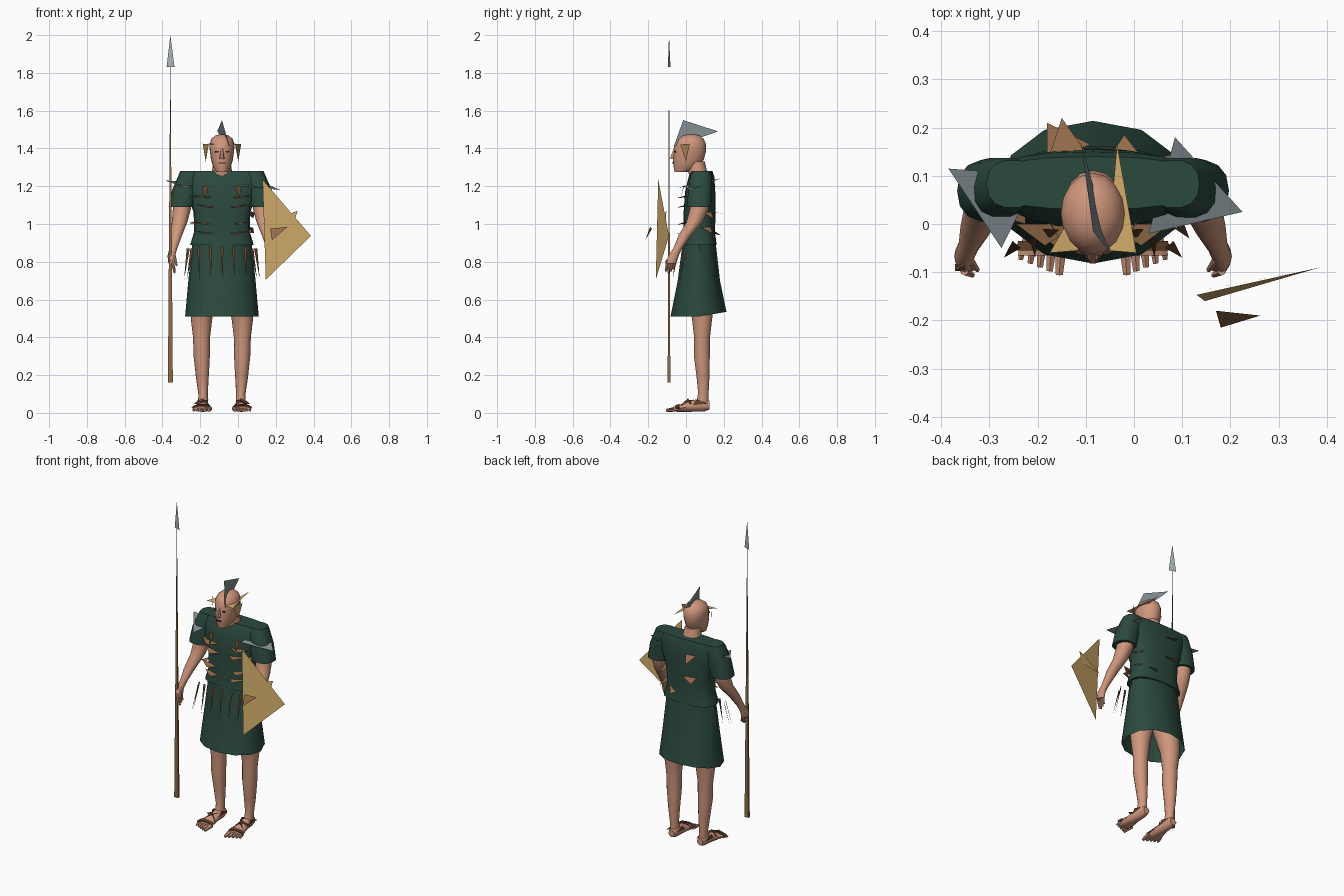
import bpy
import bmesh
from math import cos, sin, pi, radians
from mathutils import Matrix, Vector

cube = bpy.data.objects.get("Cube")
if cube:
    bpy.data.objects.remove(cube, do_unlink=True)

MID = -.085  # centre line of the body


def material(name, r, g, b):
    mat = bpy.data.materials.new(name)
    mat.use_nodes = True
    mat.diffuse_color = (r, g, b, 1)
    shader = next(n for n in mat.node_tree.nodes if n.type == 'BSDF_PRINCIPLED')
    shader.inputs["Base Color"].default_value = (r, g, b, 1)
    return mat


green = material("dark green cloth", .024, .067, .048)
skin = material("skin", .63, .31, .205)
gold = material("dull gold", .68, .44, .155)
bronze = material("tarnished gold", .38, .235, .085)
leather = material("brown leather", .29, .145, .065)
strap = material("dark leather", .12, .055, .025)
wood = material("wood", .27, .15, .065)
steel = material("grey steel", .22, .26, .28)
pale_steel = material("pale steel", .4, .46, .47)
dark = material("dark features", .06, .025, .02)


def finish(name, bm, mat, smooth=True):
    mesh = bpy.data.meshes.new(name)
    bm.to_mesh(mesh)
    bm.free()
    mesh.materials.append(mat)
    obj = bpy.data.objects.new(name, mesh)
    bpy.context.collection.objects.link(obj)
    if smooth:
        bpy.ops.object.select_all(action='DESELECT')
        obj.select_set(True)
        bpy.context.view_layer.objects.active = obj
        bpy.ops.object.shade_smooth_by_angle(angle=radians(40))
    return obj


def loft(name, mat, sections, side=1, sides=12, power=1, along_y=False, caps=True, lift=0):
    """Skin rings given as (position, offset, other, half width, half depth)."""
    bm = bmesh.new()
    rings = []
    for i, (pos, off, other, w, h) in enumerate(sections):
        ring = []
        for k in range(sides):
            a = 2 * pi * k / sides
            c, s = cos(a), sin(a)
            u = w * abs(c) ** power * (1 if c > 0 else -1)
            v = h * abs(s) ** power * (1 if s > 0 else -1)
            x = MID + side * off + u
            raise_by = lift * max(s, 0) if i == 0 else 0
            ring.append(bm.verts.new((x, pos, other + v) if along_y else (x, other + v, pos + raise_by)))
        rings.append(ring)
    for a, b in zip(rings, rings[1:]):
        for k in range(sides):
            n = (k + 1) % sides
            bm.faces.new((a[k], a[n], b[n], b[k]))
    if caps:
        bm.faces.new(rings[0][::-1])
        bm.faces.new(rings[-1])
    bmesh.ops.recalc_face_normals(bm, faces=bm.faces)
    return finish(name, bm, mat)


def triangles(name, mat, *tris):
    bm = bmesh.new()
    for tri in tris:
        bm.faces.new([bm.verts.new(p) for p in tri])
    return finish(name, bm, mat, smooth=False)


def finger(name, start, end, r):
    a, b = Vector(start), Vector(end)
    bm = bmesh.new()
    bmesh.ops.create_cone(bm, cap_ends=True, segments=6, radius1=r, radius2=r * .6, depth=(b - a).length)
    bm.transform((b - a).to_track_quat('Z', 'Y').to_matrix().to_4x4())
    bmesh.ops.translate(bm, verts=bm.verts, vec=(a + b) / 2)
    return finish(name, bm, skin)


# Tunic and open skirt
loft("tunic_body", green, [
    (.89, 0, .07, .168, .092), (.96, 0, .07, .147, .083), (1.06, 0, .072, .15, .085),
    (1.17, 0, .075, .185, .08), (1.25, 0, .082, .215, .068), (1.28, 0, .085, .21, .055)],
    sides=20, power=.75)
loft("skirt", green, [
    (.51, 0, .066, .195, .148), (.7, 0, .068, .178, .112), (.92, 0, .07, .155, .085)],
    sides=12, power=.95, caps=False, lift=.025)

# Neck and head
loft("neck", skin, [(1.24, 0, .07, .06, .05), (1.33, 0, .05, .045, .05)])
loft("head", skin, [
    (1.275, 0, -.025, .03, .035), (1.3, 0, 0, .046, .065), (1.34, 0, .012, .058, .082),
    (1.385, 0, .02, .064, .086), (1.42, 0, .022, .067, .084), (1.45, 0, .024, .057, .07),
    (1.468, 0, .026, .036, .046), (1.475, 0, .026, .012, .016)], sides=16)
loft("nose", skin, [(1.345, 0, -.066, .013, .017), (1.357, 0, -.068, .012, .016), (1.4, 0, -.056, .007, .01)], sides=6)
loft("mouth", dark, [(1.319, 0, -.068, .02, .006), (1.325, 0, -.068, .018, .006)], sides=8)

for side, label in ((-1, "right"), (1, "left")):
    def at(d, y, z):
        return (MID + side * d, y, z)

    # Eyes
    loft(label + "_eye", dark, [(1.378, .027, -.058, .012, .006), (1.386, .027, -.058, .01, .006)], side, 8)

    # Sleeve, arm and hand
    loft(label + "_sleeve", green, [
        (1.09, .215, .069, .067, .065), (1.18, .197, .074, .067, .064),
        (1.255, .176, .08, .055, .058), (1.28, .168, .083, .053, .05)], side, 14, .85)
    loft(label + "_arm", skin, [
        (.79, .265, -.078, .018, .026), (.83, .268, -.067, .02, .028), (.87, .258, -.045, .021, .023),
        (.94, .243, -.005, .032, .034), (1.01, .224, .045, .041, .043), (1.08, .212, .07, .048, .05),
        (1.16, .205, .075, .048, .05)], side)
    for i in range(4):
        y = -.098 + i * .013
        finger(f"{label}_finger", at(.267, y, .81), at(.25, y - .008, .74 + abs(i - 1) * .01), .009)
    finger(label + "_thumb", at(.255, -.075, .84), at(.24, -.095, .78), .009)

    # Leg and foot
    loft(label + "_leg", skin, [
        (.05, .1, .085, .026, .035), (.1, .1, .092, .025, .028), (.19, .104, .09, .034, .035),
        (.3, .107, .084, .043, .043), (.4, .108, .085, .045, .043), (.5, .108, .085, .057, .055),
        (.64, .09, .075, .075, .08)], side, 14)
    loft(label + "_foot", skin, [
        (.125, .098, .04, .02, .022), (.1, .098, .044, .027, .036), (.03, .1, .036, .031, .03),
        (-.03, .104, .025, .042, .02), (-.065, .108, .02, .048, .013)], side, 12, along_y=True)
    for i in range(5):
        d = .066 + i * .02
        finger(label + "_toe", at(d, -.045, .022), at(d + .004, -.105 + i * .008, .012), .014 - i * .0012)

    # Sandal straps
    loft(label + "_toe_strap", strap, [
        (-.035, .105, .03, .05, .018), (-.055, .107, .028, .054, .015)], side, 10, along_y=True)
    triangles(label + "_sandal_straps", strap,
              (at(.055, -.02, .03), at(.15, .03, .05), at(.1, .01, .078)),
              (at(.15, -.03, .035), at(.07, .04, .07), at(.1, -.005, .065)),
              (at(.13, .06, .07), at(.135, .12, .05), at(.128, .03, .04)),
              (at(.068, .06, .07), at(.068, .12, .05), at(.07, .03, .04)))

    # Helmet brim and cheek guard
    triangles(label + "_helmet_brim", gold,
              (at(.09, -.06, 1.42), at(.03, -.055, 1.42), at(.05, .165 if side > 0 else .01, 1.43)))
    triangles(label + "_cheek_guard", bronze,
              (at(.07, -.03, 1.42), at(.102, .02, 1.425), at(.086, 0, 1.33)))

    # Chest buckles
    triangles(label + "_chest_strap", strap,
              (at(.07, -.012, 1.205), at(.105, -.01, 1.2), at(.09, -.03, 1.13)))

    # Hip strips
    triangles(label + "_hip_strips", strap, *[
        (at(.15 + i * .02, -.05 + i * .04, .87), at(.167 + i * .02, -.035 + i * .04, .87),
         at(.185 + i * .015, -.07 + i * .04, .71)) for i in range(2)])

# Shoulder plates
triangles("right_shoulder_plate", steel, ((-.385, .115, 1.23), (-.275, -.05, 1.19), (-.2, .1, 1.22)))
triangles("left_shoulder_plate", steel, ((.085, .18, 1.24), (.03, -.02, 1.2), (.225, .025, 1.18)))

# Chest bands: flat shards on the front, alternating sides
shards = []
for row, z in enumerate((.95, 1, 1.09, 1.14)):
    for s in (-1, 1):
        x = MID + s * (.01 + .02 * (row % 2))
        shards.append(((x, 0, z), (x + s * .13, 0, z + .012), (x + s * .07, -.045, z - .002)))
    x = MID + (-1) ** row * .14
    shards.append(((x, 0, z), (x, .06, z + .015), (x + (-1) ** row * .035, .01, z + .005)))
triangles("chest_bands", leather, *shards)

# Back bands
triangles("back_bands", leather,
          ((-.18, .13, 1.07), (-.09, .165, 1.06), (-.18, .21, 1.05)),
          ((-.18, .13, 1.21), (-.1, .15, 1.2), (-.15, .22, 1.17)),
          ((-.05, .14, .95), (.015, .14, .97), (-.02, .185, .94)),
          ((.02, .13, 1.08), (.09, .08, 1.06), (.08, .145, 1.03)),
          ((.03, .13, .99), (.08, .08, .98), (.085, .14, .95)))

# Hanging strips on the skirt front
triangles("skirt_strips", strap, *[
    ((x - .008, -.03, .88), (x + .008, -.03, .88), (x + .004, -.07, .71))
    for x in (MID + k * .062 for k in range(-2, 3))])

# Helmet crest
triangles("helmet_crest", steel, ((-.11, .17, 1.49), (-.085, -.015, 1.55), (-.045, -.065, 1.41)))

# Shield with boss and rim piece
triangles("shield", gold, ((.13, -.147, 1.235), (.147, -.16, .705), (.386, -.09, .937)))
triangles("shield_boss", leather, ((.17, -.18, .975), (.262, -.19, .985), (.18, -.215, .915)))
triangles("shield_rim", gold, ((.315, -.104, 1.07), (.13, -.14, 1), (.295, -.108, 1)))

# Spear: square tapered shaft, flattened front to back
bm = bmesh.new()
bmesh.ops.create_cone(bm, cap_ends=True, segments=4, radius1=.0185, radius2=.001, depth=1.67,
                      matrix=Matrix.Rotation(pi / 4, 4, 'Z'))
bmesh.ops.scale(bm, verts=bm.verts, vec=(1, .55, 1))
bmesh.ops.translate(bm, verts=bm.verts, vec=(-.358, -.09, .995))
finish("spear_shaft", bm, wood, smooth=False)
triangles("spear_head", pale_steel, ((-.378, -.082, 1.83), (-.336, -.096, 1.83), (-.358, -.09, 2)))
